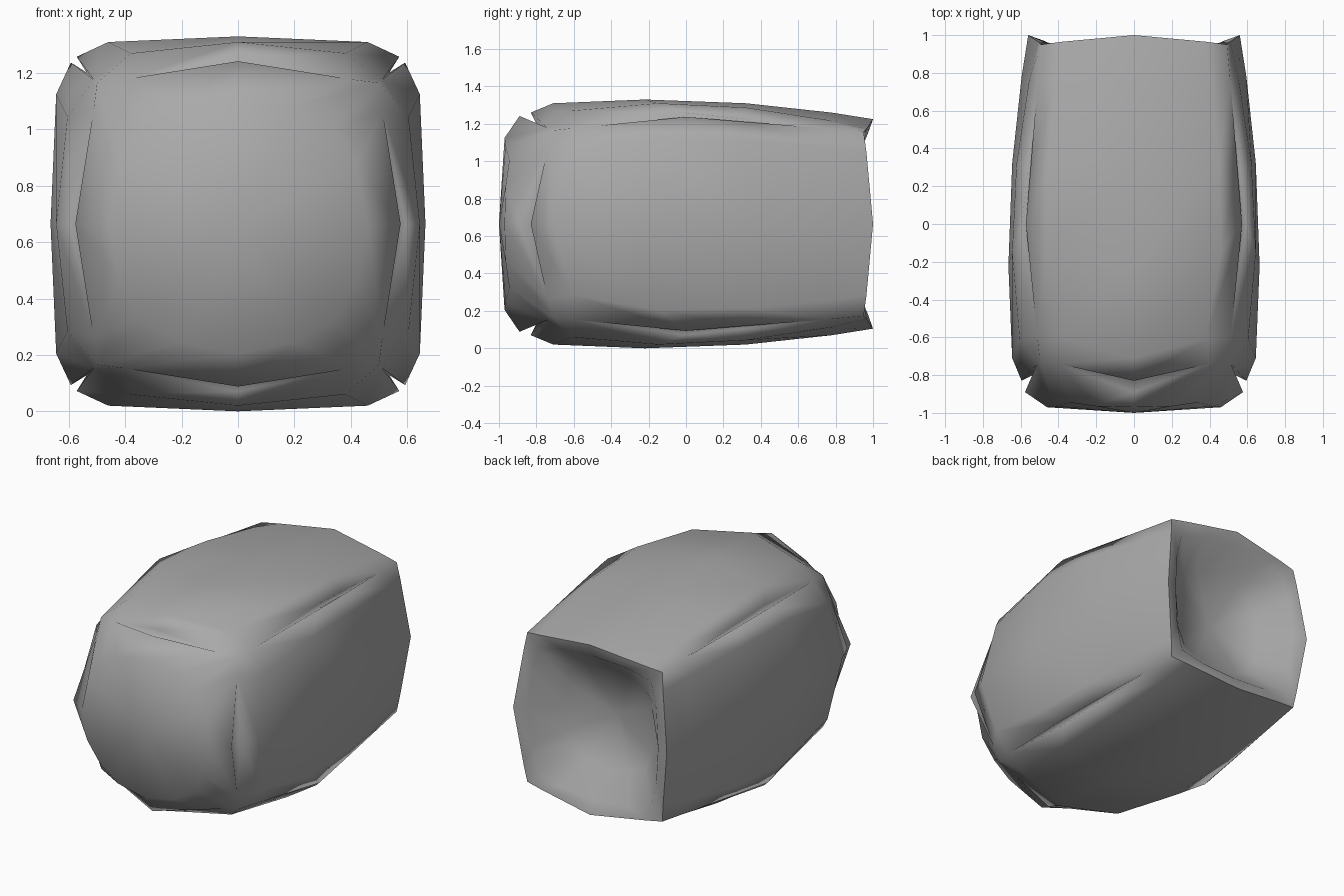
import bpy
import bmesh
from math import sin, cos, pi, radians

cube = bpy.data.objects.get("Cube")
if cube:
    bpy.data.objects.remove(cube, do_unlink=True)

MID_Z = 0.665
GROOVE = 0.035

# Plain grey material
grey = bpy.data.materials.new("plain grey")
grey.use_nodes = True
colour = (0.4, 0.4, 0.4, 1.0)
grey.diffuse_color = colour
grey.node_tree.nodes["Principled BSDF"].inputs["Base Color"].default_value = colour

# Rings describe half of one side: middle, shoulder and edge
# as (across, along, out from the axis)
rings = [
    # front panel and its rounded rim
    [(0, -0.97, 0.46), (0.2, -0.965, 0.42), (0.34, -0.945, 0.34)],
    [(0, -0.89, 0.577), (0.4, -0.74, 0.513), (0.5, -0.71, 0.5)],
    # groove between front panel and sides
    [(0, -0.8, 0.535), (0.4, -0.74, 0.513), (0.5, -0.71, 0.5)],
    # four bulging sides
    [(0, -0.83, 0.595), (0.4, -0.74, 0.513), (0.5, -0.71, 0.5)],
    [(0, -0.71, 0.645), (0.38, -0.61, 0.605), (0.512, -0.6, 0.512)],
    [(0, -0.22, 0.665), (0.46, -0.15, 0.645), (0.572, 0, 0.593)],
    [(0, 0.32, 0.645), (0.45, 0.32, 0.622), (0.547, 0.3, 0.562)],
    [(0, 0.78, 0.595), (0.41, 0.76, 0.555), (0.511, 0.75, 0.511)],
    # back rim, its flat lip, then the hollow
    [(0, 1.0, 0.56), (0.38, 0.965, 0.508), (0.492, 0.95, 0.492)],
    [(0, 0.97, 0.476), (0.25, 0.96, 0.455), (0.41, 0.95, 0.41)],
    [(0, 0.8, 0.34), (0.16, 0.8, 0.31), (0.26, 0.8, 0.26)],
]


def full_ring(bm, half):
    """Add the groove beside the edge, mirror, and repeat on all four sides."""
    u, y, h = half[-1]
    inner = u if u == h else u - GROOVE
    half = half + [(inner, y, inner)]
    side = [(-u, y, h) for u, y, h in reversed(half)] + half[1:]
    verts = []
    for k in range(4):
        c, s = cos(k * pi / 2), sin(k * pi / 2)
        for u, y, h in side:
            verts.append(bm.verts.new((u * c + h * s, y, MID_Z - u * s + h * c)))
    return verts


bm = bmesh.new()
loops = [full_ring(bm, half) for half in rings]
count = len(loops[0])
steps = [(i, i + 1) for i in range(count - 1)] + [(count - 1, 0)]

# Skin between neighbouring rings
for a, b in zip(loops, loops[1:]):
    for i, j in steps:
        bm.faces.new((a[i], a[j], b[j], b[i]))

# Centres of the front panel and the back hollow
tip = bm.verts.new((0, -1.0, MID_Z))
pit = bm.verts.new((0, 0.72, MID_Z))
for i, j in steps:
    bm.faces.new((tip, loops[0][j], loops[0][i]))
    bm.faces.new((pit, loops[-1][i], loops[-1][j]))

# Join coincident points, which also closes the ends of the grooves
bmesh.ops.remove_doubles(bm, verts=bm.verts[:], dist=0.0005)
for f in bm.faces:
    f.smooth = True
# Keep the back rim crisp
for e in bm.edges:
    if min(v.co.y for v in e.verts) > 0.94 and e.calc_face_angle(0) > radians(40):
        e.smooth = False

mesh = bpy.data.meshes.new("rounded_shell")
bm.to_mesh(mesh)
bm.free()
mesh.materials.append(grey)
shell = bpy.data.objects.new("rounded_shell", mesh)
bpy.context.collection.objects.link(shell)
